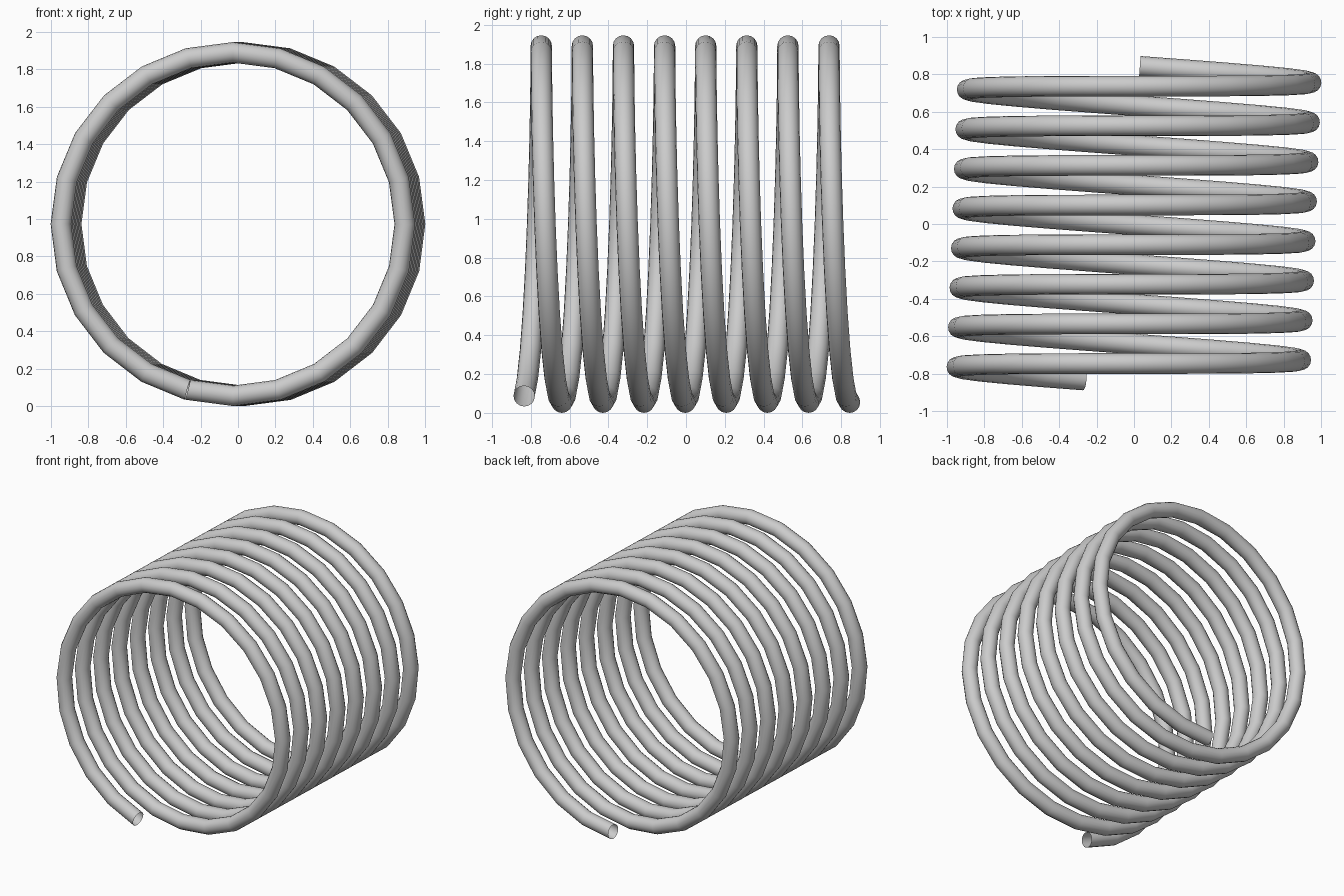
import bpy, bmesh, math
from mathutils import Vector, Matrix

if "Cube" in bpy.data.objects:
    bpy.data.objects.remove(bpy.data.objects["Cube"])

R, r = 0.918, 0.055          # coil radius, wire radius
STEPS, SIDES = 24, 16        # segments per turn, sides of the wire
SEGMENTS, PITCH = 191, 0.212
TILT = Matrix.Rotation(-0.037, 3, 'Z')

steel = bpy.data.materials.new("light grey steel")
steel.diffuse_color = (0.6, 0.6, 0.6, 1)
steel.use_nodes = True
steel.node_tree.nodes["Principled BSDF"].inputs["Base Color"].default_value = steel.diffuse_color

# Open-ended wire swept along the coil
bm = bmesh.new()
rings = []
for i in range(SEGMENTS + 1):
    a = 2 * math.pi * (i + 1) / STEPS          # measured clockwise from the bottom
    radial = Vector((-math.sin(a), 0, -math.cos(a)))
    tangent = Vector((-math.cos(a) * R, PITCH / (2 * math.pi), math.sin(a) * R)).normalized()
    side = tangent.cross(radial)
    centre = radial * R + Vector((0, (i - SEGMENTS / 2) * PITCH / STEPS, 0))
    ring = []
    for k in range(SIDES):
        b = 2 * math.pi * k / SIDES
        p = TILT @ (centre + (radial * math.cos(b) + side * math.sin(b)) * r)
        ring.append(bm.verts.new(p + Vector((0, 0, R + r))))
    rings.append(ring)
for lower, upper in zip(rings, rings[1:]):
    for k in range(SIDES):
        n = (k + 1) % SIDES
        bm.faces.new((lower[k], lower[n], upper[n], upper[k]))
# Keep the outside facing out
bm.normal_update()
first = bm.faces[:][0]
if first.normal.dot(first.calc_center_median() - sum((v.co for v in rings[0]), Vector()) / SIDES) < 0:
    bmesh.ops.reverse_faces(bm, faces=bm.faces[:])

mesh = bpy.data.meshes.new("coil_spring")
bm.to_mesh(mesh)
bm.free()
mesh.materials.append(steel)
coil = bpy.data.objects.new("coil_spring", mesh)
bpy.context.collection.objects.link(coil)
bpy.context.view_layer.objects.active = coil
coil.select_set(True)
bpy.ops.object.shade_smooth_by_angle(angle=math.radians(30))
